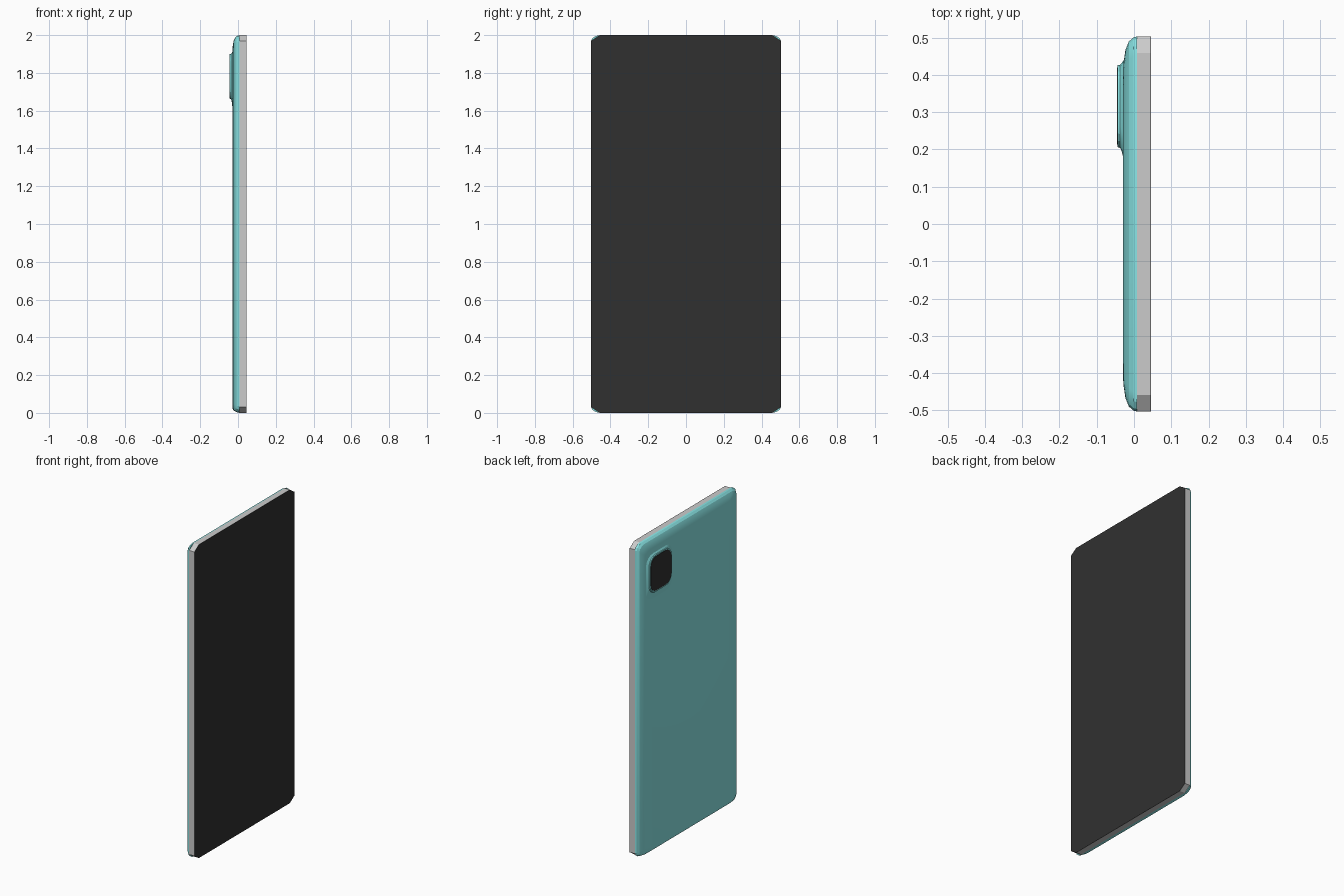
import bpy, bmesh, math

if "Cube" in bpy.data.objects:
    bpy.data.objects.remove(bpy.data.objects["Cube"])


def material(name, rgb):
    m = bpy.data.materials.new(name)
    m.diffuse_color = (*rgb, 1)
    m.use_nodes = True
    m.node_tree.nodes["Principled BSDF"].inputs["Base Color"].default_value = m.diffuse_color
    return m


teal = material("teal", (0.25, 0.78, 0.78))
black = material("black", (0.03, 0.03, 0.03))


def outline(x, y0, y1, z0, z1, ry, rz, n):
    """Rectangle in the y-z plane with n-segment elliptical corners."""
    pts = []
    corners = [(y1 - ry, z1 - rz), (y0 + ry, z1 - rz), (y0 + ry, z0 + rz), (y1 - ry, z0 + rz)]
    for k, (cy, cz) in enumerate(corners):
        for i in range(n + 1):
            a = math.pi / 2 * (k + i / n)
            pts.append((x, cy + ry * math.cos(a), cz + rz * math.sin(a)))
    return pts


def loft(name, rings, mat=None, smooth=0):
    """Skin a stack of matching outlines and cap both ends."""
    bm = bmesh.new()
    loops = [[bm.verts.new(p) for p in ring] for ring in rings]
    n = len(loops[0])
    for a, b in zip(loops, loops[1:]):
        for i in range(n):
            j = (i + 1) % n
            bm.faces.new((a[i], a[j], b[j], b[i]))
    bm.faces.new(loops[0])
    bm.faces.new(loops[-1])
    bmesh.ops.recalc_face_normals(bm, faces=bm.faces)
    me = bpy.data.meshes.new(name)
    bm.to_mesh(me)
    bm.free()
    ob = bpy.data.objects.new(name, me)
    bpy.context.collection.objects.link(ob)
    if mat:
        me.materials.append(mat)
    if smooth:
        bpy.context.view_layer.objects.active = ob
        ob.select_set(True)
        bpy.ops.object.shade_smooth_by_angle(angle=math.radians(smooth))
        ob.select_set(False)
    return ob


# Grey frame with clipped corners
W = 0.503
loft("frame", [outline(x, -W, W, 0, 2, 0.045, 0.03, 1) for x in (0.008, 0.044)])

# Screen filling the front
loft("screen", [outline(x, -W, W, 0, 2, 0.045, 0.03, 1) for x in (0.044, 0.045)], black)

# Back shell: x, side inset, top inset, bottom inset
shell = [(0.008, 0, 0, 0), (-0.002, 0.003, 0.002, 0.002), (-0.014, 0.014, 0.012, 0.007),
         (-0.023, 0.036, 0.03, 0.013), (-0.028, 0.07, 0.06, 0.02), (-0.03, 0.1, 0.08, 0.025)]
loft("back_shell", [outline(x, -W + s, W - s, b, 2 - t, 0.05, 0.035, 3)
                    for x, s, t, b in shell], teal, 20)

# Camera bump with a flared foot: x, y0, y1, z0, z1
bump = [(-0.027, 0.17, 0.44, 1.6, 1.915), (-0.033, 0.195, 0.432, 1.645, 1.905),
        (-0.037, 0.204, 0.427, 1.66, 1.9), (-0.044, 0.206, 0.427, 1.665, 1.9)]
loft("camera_bump", [outline(*r, 0.06, 0.06, 4) for r in bump], teal, 20)

# Dark camera glass
loft("camera_glass", [outline(x, 0.213, 0.42, 1.673, 1.892, 0.055, 0.055, 4)
                      for x in (-0.043, -0.046)], black)
